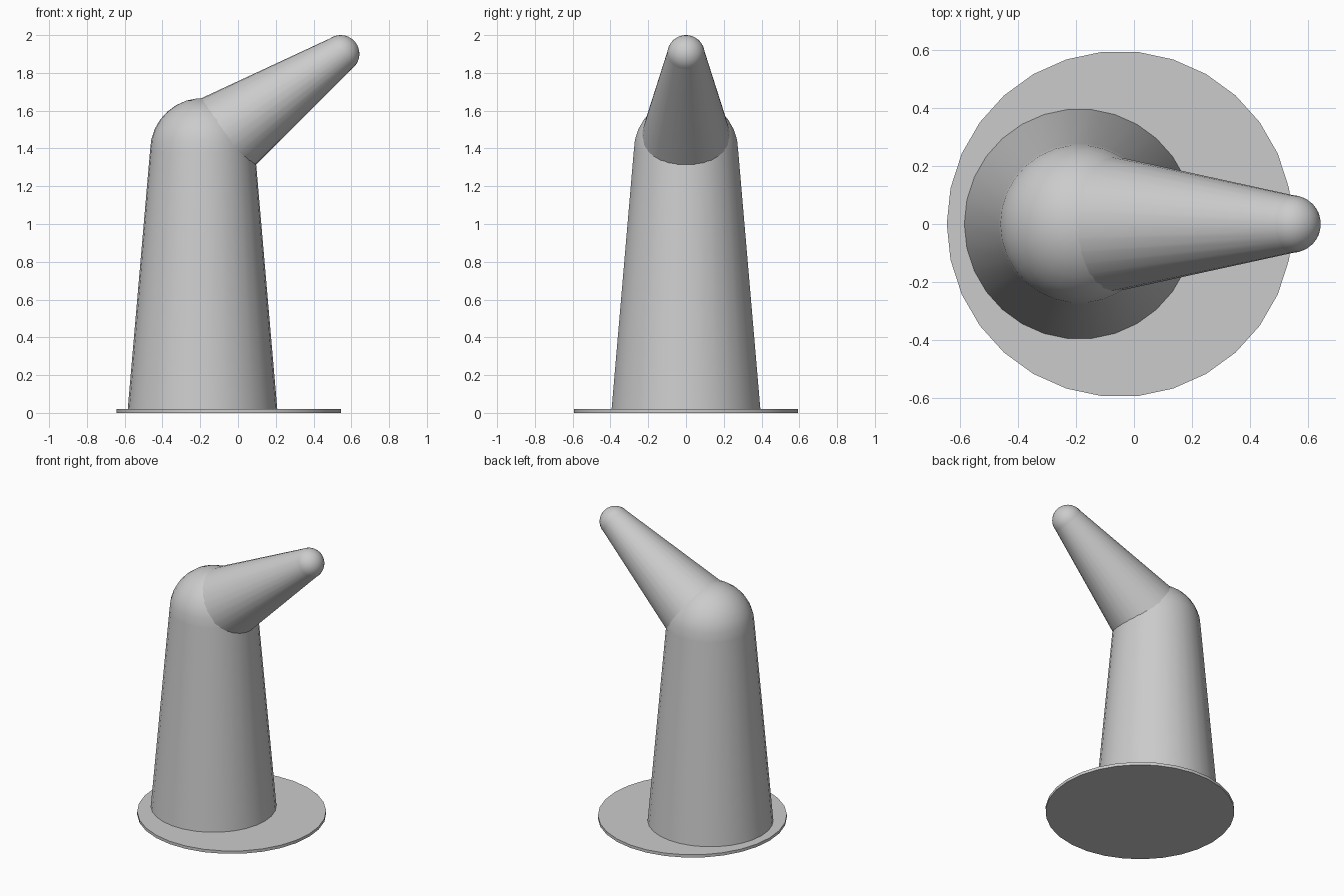
import bpy
import bmesh
from math import sin, cos, pi, radians
from mathutils import Matrix

old = bpy.data.objects.get("Cube")
if old:
    bpy.data.objects.remove(old, do_unlink=True)

UNIT = 0.01984          # size of one design unit
SIDES = 30
BASE_X = -0.049

grey = bpy.data.materials.new("plain grey")
grey.use_nodes = True
GREY = (0.6, 0.6, 0.6, 1)
grey.diffuse_color = GREY
grey.node_tree.nodes["Principled BSDF"].inputs["Base Color"].default_value = GREY


def lathe(name, profile, matrix):
    """Turn a (radius, height) profile around z, cap both ends and place it."""
    bm = bmesh.new()
    rings = []
    for r, z in profile:
        rings.append([bm.verts.new((r * cos(2 * pi * i / SIDES),
                                    r * sin(2 * pi * i / SIDES), z))
                      for i in range(SIDES)])
    for low, high in zip(rings, rings[1:]):
        for i in range(SIDES):
            j = (i + 1) % SIDES
            bm.faces.new((low[i], low[j], high[j], high[i]))
    bm.faces.new(rings[0][::-1])
    bm.faces.new(rings[-1])
    bm.transform(matrix @ Matrix.Scale(UNIT, 4))
    mesh = bpy.data.meshes.new(name)
    bm.to_mesh(mesh)
    bm.free()
    mesh.materials.append(grey)
    ob = bpy.data.objects.new(name, mesh)
    bpy.context.collection.objects.link(ob)
    bpy.ops.object.select_all(action='DESELECT')
    ob.select_set(True)
    bpy.context.view_layer.objects.active = ob
    bpy.ops.object.shade_smooth_by_angle(angle=radians(30))
    return ob


def dome(radius, height):
    """Half-round profile rising from the given height."""
    step = 2 * pi / SIDES
    return [(radius * cos(k * step), height + radius * sin(k * step))
            for k in range(8)]


# Round base plate
lathe("base_plate", [(30, 0), (30, 1)], Matrix.Translation((BASE_X, 0, 0)))

# Tapered tower, set off centre, with a rounded top
tower = Matrix.Translation((BASE_X - 7 * UNIT, 0, 0))
lathe("tower", [(20, 0.5), (14, 70)], tower)
lathe("tower_dome", dome(14, 70), tower)

# Tapered arm leaning out from the dome centre, with a rounded tip
arm = tower @ Matrix.Translation((0, 0, 70 * UNIT)) @ Matrix.Rotation(radians(55), 4, 'Y')
lathe("arm", [(13, 0), (5, 45)], arm)
lathe("arm_tip", dome(5, 45), arm)
